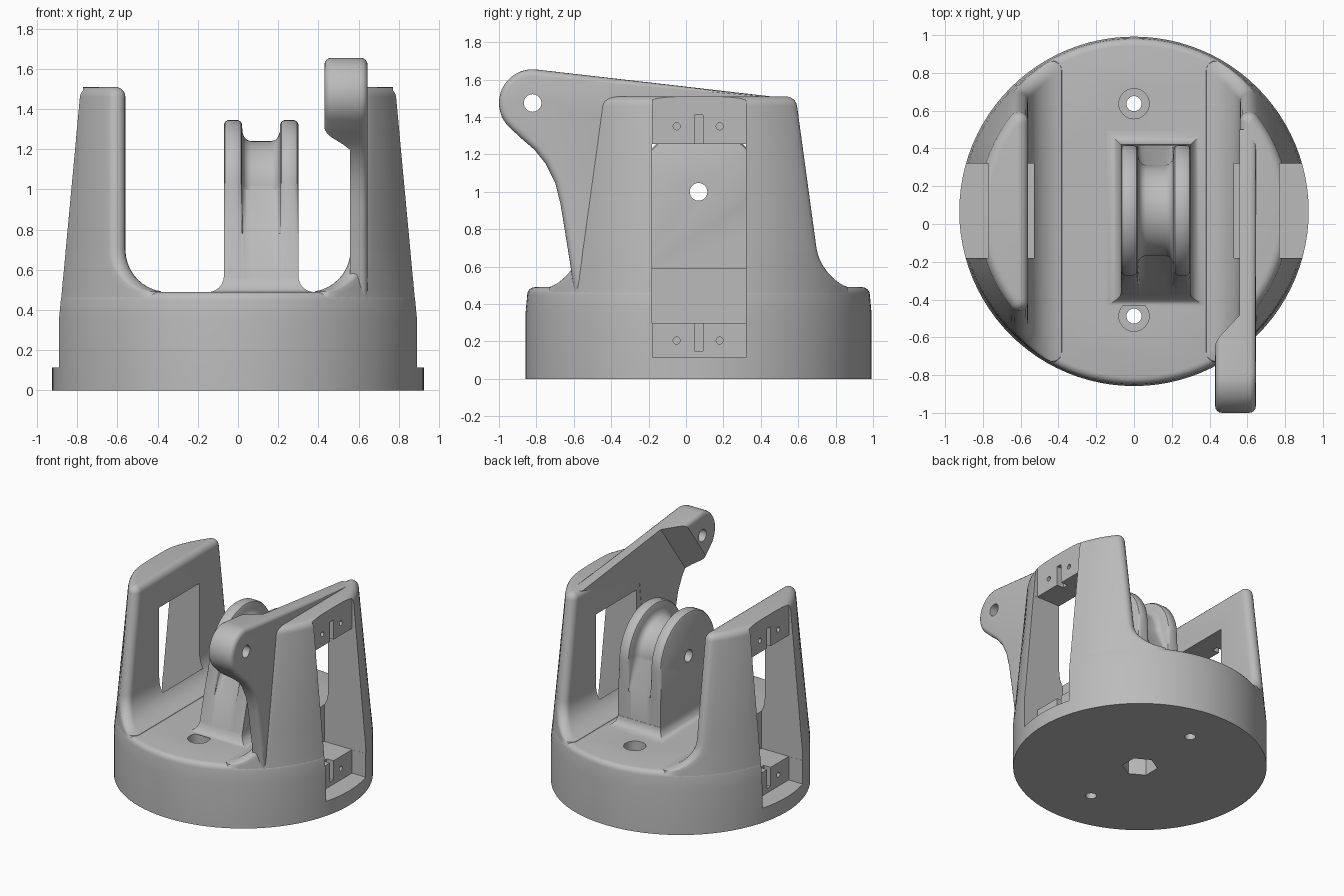
import bpy, bmesh
from math import sin, cos, pi, acos, radians, sqrt
from mathutils import Matrix, Vector

old = bpy.data.objects.get("Cube")
if old:
    bpy.data.objects.remove(old, do_unlink=True)

grey = bpy.data.materials.new("plain grey")
grey.use_nodes = True
tone = (0.5, 0.5, 0.5, 1)
grey.diffuse_color = tone
grey.node_tree.nodes["Principled BSDF"].inputs["Base Color"].default_value = tone

CY = 0.067          # centre of the round base
FLOOR, TOP = 0.49, 1.51
parts = []


def make(name, bm):
    bmesh.ops.recalc_face_normals(bm, faces=bm.faces)
    mesh = bpy.data.meshes.new(name)
    bm.to_mesh(mesh)
    bm.free()
    mesh.materials.append(grey)
    obj = bpy.data.objects.new(name, mesh)
    bpy.context.collection.objects.link(obj)
    return obj


def loft(name, rings):
    """Skin a list of equal-length point rings and cap both ends."""
    bm = bmesh.new()
    loops = [[bm.verts.new(p) for p in ring] for ring in rings]
    n = len(loops[0])
    for a, b in zip(loops, loops[1:]):
        for i in range(n):
            j = (i + 1) % n
            bm.faces.new((a[i], a[j], b[j], b[i]))
    bm.faces.new(loops[0])
    bm.faces.new(loops[-1])
    return make(name, bm)


def box(x0, x1, y0, y1, z0, z1):
    rect = [(x0, y0), (x1, y0), (x1, y1), (x0, y1)]
    return loft("cutter", [[(x, y, z) for x, y in rect] for z in (z0, z1)])


def rod(centre, r, depth, axis="Z", n=32):
    bm = bmesh.new()
    m = Matrix.Translation(centre)
    if axis == "X":
        m = m @ Matrix.Rotation(pi / 2, 4, "Y")
    bmesh.ops.create_cone(bm, cap_ends=True, segments=n, radius1=r, radius2=r,
                          depth=depth, matrix=m)
    return make("cutter", bm)


def cut(obj, cutters):
    """Subtract the cutters, bake the result and remove them."""
    for c in cutters:
        c.hide_render = True
        mod = obj.modifiers.new("cut", "BOOLEAN")
        mod.operation, mod.solver, mod.object = "DIFFERENCE", "EXACT", c
    bpy.context.view_layer.update()
    dg = bpy.context.evaluated_depsgraph_get()
    mesh = bpy.data.meshes.new_from_object(obj.evaluated_get(dg))
    obj.modifiers.clear()
    obj.data = mesh
    for c in cutters:
        bpy.data.objects.remove(c, do_unlink=True)
    parts.append(obj)


def outer(z):
    """Radius of the tapered outer wall."""
    return 0.925 - 0.105 * max(0, z - 0.35) / (TOP - 0.35)


def side_cutters(s):
    """Outer recess, window, screw holes and wire slots of one side."""
    def sbox(x0, x1, *rest):
        return box(min(s * x0, s * x1), max(s * x0, s * x1), *rest)
    out = [sbox(0.77, 1.2, -0.18, 0.32, 0.115, 1.7),
           sbox(0.53, 1.1, -0.181, 0.321, 0.30, 1.255)]
    for z, z0, z1 in ((0.205, 0.15, 0.31), (1.35, 1.24, 1.41)):
        out += [rod((s * 0.77, y, z), 0.019, 0.14, "X", 16) for y in (-0.05, 0.18)]
        out.append(sbox(0.71, 0.8, 0.045, 0.09, z0, z1))
    return out


# Round base with softened rim, recesses, screw holes and hexagonal socket
def circle(r, z):
    return [(r * cos(2 * pi * i / 96), CY + r * sin(2 * pi * i / 96), z) for i in range(96)]


R = 0.04
levels = [(outer(z), z) for z in (0, 0.35, FLOOR - R)]
levels += [(outer(FLOOR - R) - R * (1 - cos(a)), FLOOR - R + R * sin(a))
           for a in (pi / 8, pi / 4, pi * 3 / 8, pi / 2)]
base = loft("round_base", [circle(r, z) for r, z in levels])
holes = [rod((0, CY, 0.1), 0.13, 0.4, n=6)]
for y in (CY - 0.555, CY + 0.57):
    holes += [rod((0, y, 0.2), 0.04, 1), rod((0, y, 0.5), 0.08, 0.2)]
cut(base, holes + side_cutters(1) + side_cutters(-1))


# Side towers: lens-shaped sections with rounded corners
def lens(s, a, r, q, z):
    t = acos((a + q) / (r - q))
    cx, cy = a + q, (r - q) * sin(t)
    pts = [(r * cos(t * k / 16), r * sin(t * k / 16)) for k in range(-16, 17)]
    fillet = [(cx + q * cos(t + (pi - t) * k / 7), cy + q * sin(t + (pi - t) * k / 7))
              for k in range(1, 8)]
    pts += fillet + [(x, -y) for x, y in reversed(fillet)]
    return [(s * x, CY + y, z) for x, y in pts]


def tower(name, s):
    q, f = 0.05, 0.21
    rings = [lens(s, 0.35, outer(0.38) - 0.001, q, 0.38)]
    for k in range(1, 11):
        a = pi / 2 * k / 10
        z = FLOOR + f * (1 - cos(a))
        rings.append(lens(s, 0.35 + f * sin(a), outer(z) - 0.001, q, z))
    for k in range(6):
        a = pi / 2 * k / 5
        d, z = q * (1 - cos(a)), TOP - q + q * sin(a)
        rings.append(lens(s, 0.56 + d, outer(z) - d, max(q - d, 0.003), z))
    cut(loft(name, rings), side_cutters(s))


tower("left_tower", 1)
tower("right_tower", -1)

# Pulley and its post, skinned across from flange to flange
PZ = 1.0


def pulley_ring(x, r):
    arc = [(CY + 0.005 + r * cos(pi * k / 32), PZ + r * sin(pi * k / 32)) for k in range(33)]
    return [(x, y, z) for y, z in arc + [(-0.32, 0.78), (-0.4, 0.47), (0.42, 0.47), (0.415, 0.78)]]


half = [(0, 0.325), (0.006, 0.337), (0.02, 0.345), (0.07, 0.345), (0.084, 0.337),
        (0.09, 0.325), (0.092, 0.285), (0.1, 0.262), (0.115, 0.246), (0.135, 0.24)]
W = 0.37
across = half + [(W - x, r) for x, r in reversed(half)]
pulley = loft("pulley_and_post", [pulley_ring(x - 0.07, r) for x, r in across])
cut(pulley, [rod((0.11, CY, PZ), 0.047, 1, "X")])

# Curved foot where the post meets the floor
foot = []
for k in range(7):
    a = pi / 2 * k / 6
    d, z = 0.08 * (1 - sin(a)), FLOOR - 0.001 + 0.08 * (1 - cos(a))
    slope = 0.27 * (z - FLOOR)
    foot.append([(x, y, z) for x, y in ((-0.07 - d, slope - 0.395 - d * 0.5), (0.3 + d, slope - 0.395 - d * 0.5),
                                        (0.3 + d, 0.42 + d), (-0.07 - d, 0.42 + d))])
parts.append(loft("post_foot", foot))

# Arm reaching forward from the left tower, with a thick rounded end
EY, EZ, ER = -0.82, 1.475, 0.18
arm = [(EY + ER * cos(a), EZ + ER * sin(a)) for a in (radians(84 + 141 * k / 20) for k in range(21))]
arm += [(-0.88, 1.285), (-0.81, 1.225), (-0.75, 1.15), (-0.70, 1.05), (-0.67, 0.93),
        (-0.62, 0.62), (-0.595, 0.44), (-0.3, 0.6), (-0.22, 1.3), (0.5, 1.505)]


def inset(points, d):
    out = []
    for i, p in enumerate(points):
        p = Vector(p)
        e1 = (p - Vector(points[i - 1])).normalized()
        e2 = (Vector(points[(i + 1) % len(points)]) - p).normalized()
        n1, n2 = Vector((-e1.y, e1.x)), Vector((-e2.y, e2.x))
        out.append(p + (n1 + n2) * d / max(0.5, 1 + n1.dot(n2)))
    return out


B = 0.035
arm_rings = []
for x, way in ((0.43, 1), (0.645, -1)):
    steps = [(B * (1 - cos(a)), B * (1 - sin(a))) for a in (pi / 2 * k / 4 for k in range(5))]
    edge = [[(x + way * dx, y, z) for y, z in inset(arm, dd)] for dx, dd in steps]
    arm_rings += edge if way == 1 else edge[::-1]
lever = loft("lever_arm", arm_rings)

# The slanted cutter thins the arm down to the tower wall
n = Vector((0, 0.81, -0.586))
v = Vector((0, 0.586, 0.81))
slant = [(0.3, -1.58), (0.43, -1.46), (0.558, -1.34), (0.558, 1.5), (0.3, 1.5)]
thin = loft("cutter", [[Vector((x, 0, 0)) + n * u + v * w for x, u in slant] for w in (-2, 3)])
cut(lever, [thin, rod((0.54, EY, EZ), 0.047, 0.6, "X")])

# Smooth shading with sharp edges kept
bpy.ops.object.select_all(action="DESELECT")
for obj in parts:
    obj.select_set(True)
bpy.context.view_layer.objects.active = parts[0]
bpy.ops.object.shade_smooth_by_angle(angle=radians(32))
